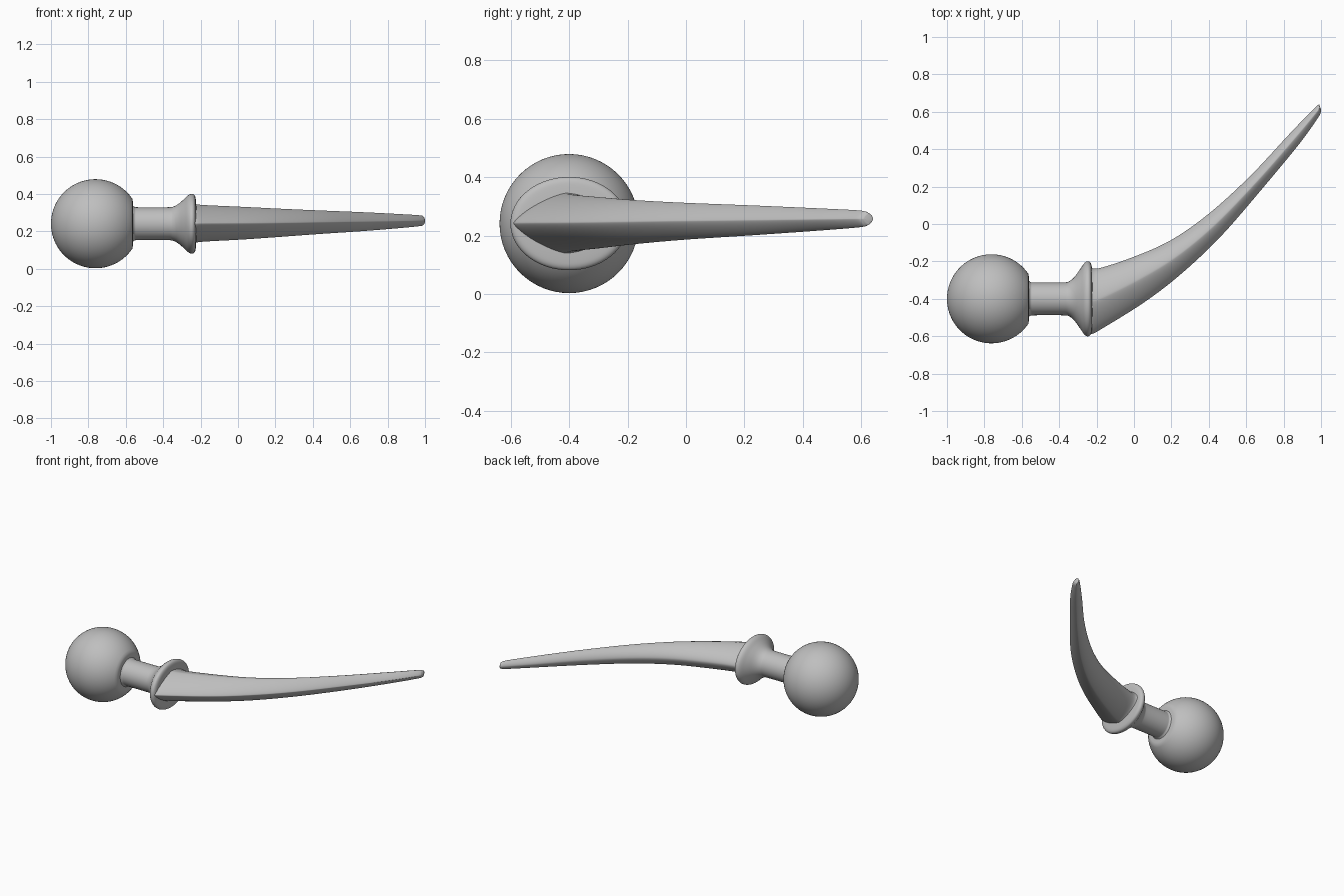
import bpy, bmesh, math
from mathutils import Vector

if "Cube" in bpy.data.objects:
    bpy.data.objects.remove(bpy.data.objects["Cube"])

SIDES = 64
AXIS_Y, AXIS_Z = -0.40, 0.241

grey = bpy.data.materials.new("plain grey")
grey.diffuse_color = (0.52, 0.52, 0.52, 1)
grey.use_nodes = True
grey.node_tree.nodes["Principled BSDF"].inputs["Base Color"].default_value = grey.diffuse_color


def loft(name, rings, angle):
    """Skin closed rings of points into one capped, smooth object."""
    bm = bmesh.new()
    loops = [[bm.verts.new(p) for p in ring] for ring in rings]
    for a, b in zip(loops, loops[1:]):
        n = len(a)
        for i in range(n):
            j = (i + 1) % n
            bm.faces.new((a[i], a[j], b[j], b[i]))
    bm.faces.new(loops[0])
    bm.faces.new(loops[-1])
    bmesh.ops.recalc_face_normals(bm, faces=bm.faces)
    mesh = bpy.data.meshes.new(name)
    bm.to_mesh(mesh)
    bm.free()
    mesh.materials.append(grey)
    obj = bpy.data.objects.new(name, mesh)
    bpy.context.collection.objects.link(obj)
    bpy.ops.object.select_all(action='DESELECT')
    obj.select_set(True)
    bpy.context.view_layer.objects.active = obj
    bpy.ops.object.shade_smooth_by_angle(angle=math.radians(angle))
    return obj


def oval(x, ry, rz):
    """Upright ring around the handle axis."""
    steps = [2 * math.pi * i / SIDES for i in range(SIDES)]
    return [Vector((x, AXIS_Y + ry * math.cos(t), AXIS_Z + rz * math.sin(t))) for t in steps]


def spline(keys, t):
    """Smooth interpolation through a list of equally spaced key tuples."""
    i = min(int(t), len(keys) - 2)
    f = t - i
    p1, p2 = keys[i], keys[i + 1]
    p0 = keys[i - 1] if i else [2 * a - b for a, b in zip(p1, p2)]
    p3 = keys[i + 2] if i + 2 < len(keys) else [2 * b - a for a, b in zip(p1, p2)]
    return [0.5 * (2 * b + (c - a) * f + (2 * a - 5 * b + 4 * c - d) * f * f
                   + (3 * b - a - 3 * c + d) * f ** 3) for a, b, c, d in zip(p0, p1, p2, p3)]


# Ball pommel, cut flat where the grip enters
R, BALL_X = 0.238, -0.762
end = math.acos(0.197 / R)
ball = []
for i in range(41):
    t = math.pi - 0.01 - (math.pi - 0.01 - end) * i / 40
    ball.append(oval(BALL_X + R * math.cos(t), R * math.sin(t), R * math.sin(t)))
ball.append(oval(-0.562, 0.118, 0.118))
loft("ball_pommel", ball, 40)

# Round grip flaring into the oval guard
grip_keys = [(-0.575, 0.108, 0.108), (-0.555, 0.091, 0.091), (-0.53, 0.088, 0.088),
             (-0.38, 0.088, 0.088), (-0.348, 0.093, 0.091), (-0.32, 0.115, 0.105),
             (-0.29, 0.156, 0.13), (-0.268, 0.188, 0.151), (-0.252, 0.2, 0.159),
             (-0.238, 0.198, 0.158), (-0.229, 0.186, 0.147), (-0.225, 0.165, 0.125),
             (-0.222, 0.12, 0.08)]
loft("grip_and_guard",
     [oval(*spline(grip_keys, i / 4)) for i in range(4 * (len(grip_keys) - 1) + 1)], 50)

# Curved blade: inner x, inner y, outer x, outer y, centre z, half height
blade_keys = [(-0.24, -0.225, -0.235, -0.592, 0.242, 0.106),
              (-0.19, -0.237, -0.18, -0.565, 0.243, 0.098),
              (0.0, -0.175, 0.06, -0.415, 0.244, 0.087),
              (0.2, -0.085, 0.26, -0.26, 0.246, 0.075),
              (0.4, 0.055, 0.47, -0.06, 0.249, 0.063),
              (0.62, 0.255, 0.695, 0.2, 0.252, 0.051),
              (0.83, 0.48, 0.885, 0.43, 0.255, 0.038),
              (0.955, 0.61, 0.985, 0.57, 0.257, 0.029),
              (0.985, 0.637, 0.999, 0.602, 0.257, 0.022),
              (0.99, 0.64, 0.999, 0.615, 0.257, 0.012)]


def blade_ring(ix, iy, ox, oy, cz, h):
    """Rounded diamond: a keen outer edge and a fuller inner edge."""
    mid = Vector(((ix + ox) / 2, (iy + oy) / 2, cz))
    half = Vector(((ix - ox) / 2, (iy - oy) / 2, 0))
    ring = []
    for i in range(SIDES):
        c = math.cos(2 * math.pi * i / SIDES)
        s = math.sin(2 * math.pi * i / SIDES)
        power = 1.2 if c > 0 else 1.5
        u = math.copysign(abs(c) ** power, c)
        v = math.copysign(abs(s) ** power, s)
        ring.append(mid + half * u + Vector((0, 0, h * v)))
    return ring


loft("curved_blade",
     [blade_ring(*spline(blade_keys, i / 6)) for i in range(6 * (len(blade_keys) - 1) + 1)], 60)
